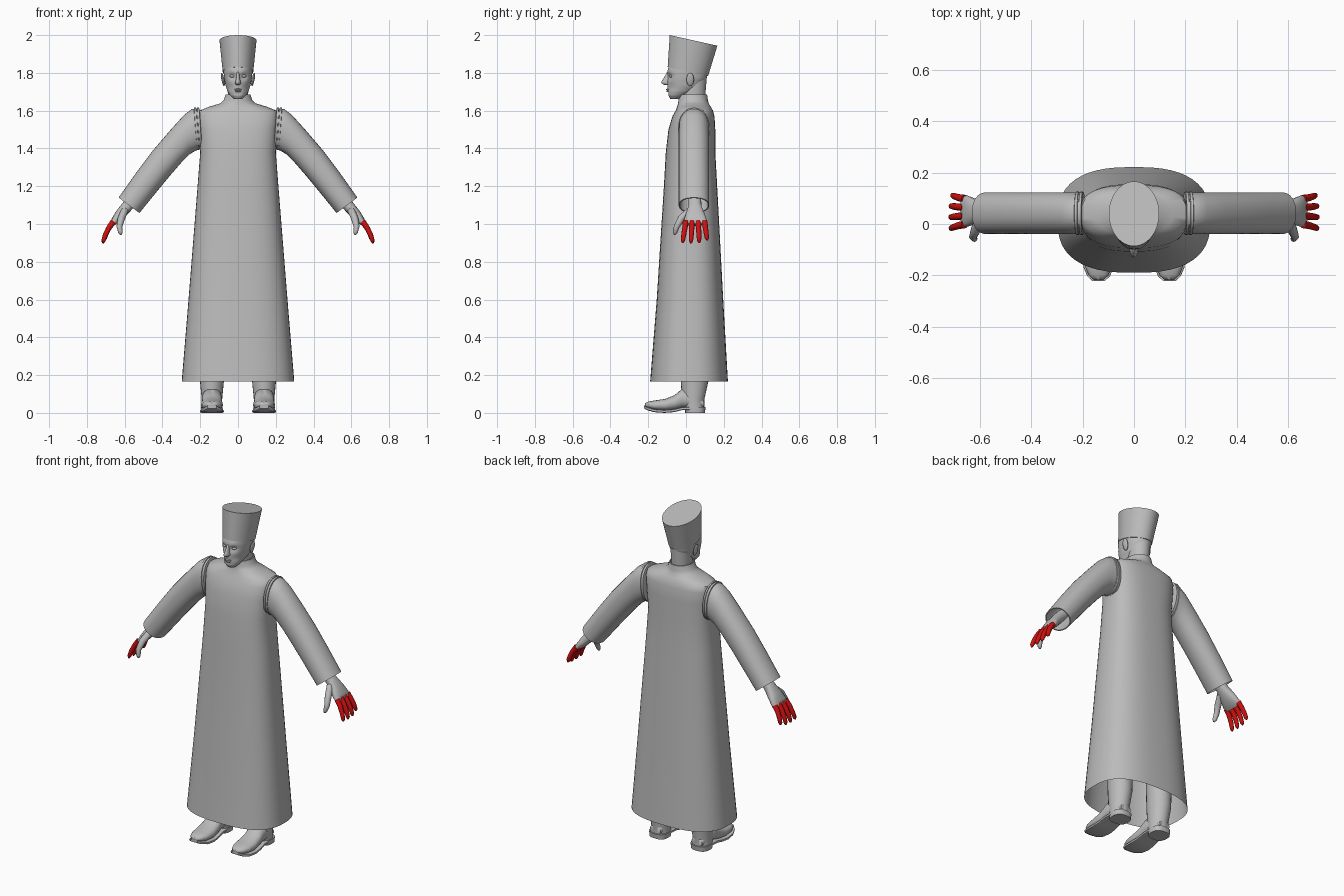
import bpy, bmesh, math
from mathutils import Vector, Matrix

cube = bpy.data.objects.get("Cube")
if cube:
    bpy.data.objects.remove(cube, do_unlink=True)


def material(name, rgb):
    m = bpy.data.materials.new(name)
    m.use_nodes = True
    m.diffuse_color = (*rgb, 1)
    m.node_tree.nodes["Principled BSDF"].inputs["Base Color"].default_value = (*rgb, 1)
    return m


GREY = material("plain_grey", (0.5, 0.5, 0.5))
RED = material("finger_red", (0.62, 0.005, 0.005))
SIDES = ((1, "left"), (-1, "right"))


def finish(name, bm, mat, angle=40):
    bmesh.ops.recalc_face_normals(bm, faces=bm.faces)
    mesh = bpy.data.meshes.new(name)
    bm.to_mesh(mesh)
    bm.free()
    mesh.materials.append(mat)
    for p in mesh.polygons:
        p.use_smooth = True
    mesh.set_sharp_from_angle(angle=math.radians(angle))
    ob = bpy.data.objects.new(name, mesh)
    bpy.context.scene.collection.objects.link(ob)
    return ob


def loft(name, rings, mat=GREY, n=32, start=True, end=True, angle=40, deform=None):
    """Skin rings given as (centre, half axis u, half axis v, squareness)."""
    bm = bmesh.new()
    loops = []
    for c, u, v, p in rings:
        loop = []
        for i in range(n):
            a = math.tau * i / n
            cu, sv = math.cos(a), math.sin(a)
            cu = math.copysign(abs(cu) ** (2 / p), cu)
            sv = math.copysign(abs(sv) ** (2 / p), sv)
            loop.append(bm.verts.new(Vector(c) + Vector(u) * cu + Vector(v) * sv))
        loops.append(loop)
    for a, b in zip(loops, loops[1:]):
        for i in range(n):
            j = (i + 1) % n
            bm.faces.new((a[i], a[j], b[j], b[i]))
    if start:
        bm.faces.new(loops[0])
    if end:
        bm.faces.new(loops[-1])
    if deform:
        for vert in bm.verts:
            deform(vert)
    return finish(name, bm, mat, angle)


def level(z, hw, front, back, p=2, x=0):
    """Horizontal ring from half width and front/back limits."""
    return ((x, (front + back) / 2, z), (hw, 0, 0), (0, (back - front) / 2, 0), p)


def upright(x, y, hw, low, high, p=2.3):
    """Ring facing forward, from half width and low/high limits."""
    return ((x, y, (low + high) / 2), (hw, 0, 0), (0, 0, (high - low) / 2), p)


def ellipsoid(name, centre, radii, mat=GREY, tilt=0):
    bm = bmesh.new()
    m = Matrix.Translation(centre) @ Matrix.Rotation(tilt, 4, "Y") @ Matrix.Diagonal((*radii, 1))
    bmesh.ops.create_uvsphere(bm, u_segments=16, v_segments=10, radius=1, matrix=m)
    return finish(name, bm, mat, 80)


def tube(name, points, radii, mat):
    """Round limb along a short path, closed with a small tip."""
    pts = [Vector(p) for p in points]
    rings = []
    for i, (c, r) in enumerate(zip(pts, radii)):
        t = (pts[min(i + 1, len(pts) - 1)] - pts[max(i - 1, 0)]).normalized()
        u = t.cross(Vector((0, 1, 0))).normalized()
        rings.append((c, u * r, t.cross(u) * r, 2))
    return loft(name, rings, mat, 12, angle=75)


# Long robe with shoulders and standing collar, open at the hem
loft("robe", [
    level(0.165, 0.298, -0.19, 0.222, 2.6),
    level(0.6, 0.262, -0.155, 0.197, 2.6),
    level(1.2, 0.214, -0.117, 0.165, 2.6),
    level(1.38, 0.2, -0.107, 0.155, 2.7),
    level(1.5, 0.208, -0.093, 0.155, 2.7),
    level(1.57, 0.212, -0.072, 0.151, 2.7),
    level(1.6, 0.205, -0.055, 0.143, 2.6),
    level(1.622, 0.15, -0.047, 0.131, 2.3),
    level(1.638, 0.095, -0.042, 0.12, 2),
    level(1.655, 0.076, -0.04, 0.116),
    level(1.685, 0.066, -0.037, 0.112),
    level(1.685, 0.06, -0.031, 0.106),
    level(1.64, 0.058, -0.029, 0.104),
], n=48, start=False, end=False, angle=50)

# Neck
loft("neck", [level(1.6, 0.056, -0.028, 0.1), level(1.69, 0.054, -0.026, 0.103),
              level(1.8, 0.06, -0.03, 0.112)])

# Head, with rings refined so that the eye sockets and cheeks can be shaped
keys = [(1.662, 0.024, -0.083, -0.035), (1.68, 0.042, -0.095, 0.0),
        (1.7, 0.054, -0.097, 0.04), (1.73, 0.065, -0.099, 0.085),
        (1.77, 0.073, -0.1, 0.108), (1.8, 0.076, -0.1, 0.115),
        (1.83, 0.077, -0.093, 0.113), (1.86, 0.06, -0.07, 0.1)]
head_rings = []
for a, b in zip(keys, keys[1:]):
    for k in range(4):
        head_rings.append(level(*[s + (e - s) * k / 4 for s, e in zip(a, b)], 2.2))
head_rings.append(level(*keys[-1], 2.2))


def face_shape(v):
    if v.co.y > -0.03:
        return
    for x, z, size, depth in ((0.03, 1.782, 0.014, 0.014), (0.045, 1.725, 0.016, 0.007),
                              (0, 1.69, 0.009, 0.005), (0.03, 1.806, 0.012, -0.004)):
        d = (abs(v.co.x) - x) ** 2 + (v.co.z - z) ** 2
        v.co.y += depth * math.exp(-d / (2 * size * size))


loft("head", head_rings, n=56, angle=60, deform=face_shape)

# Nose and lips
loft("nose", [level(1.805, 0.008, -0.1, -0.07), level(1.78, 0.009, -0.114, -0.07),
              level(1.757, 0.013, -0.129, -0.07), level(1.746, 0.017, -0.131, -0.07),
              level(1.737, 0.011, -0.116, -0.07)], n=16, angle=70)
ellipsoid("upper_lip", (0, -0.096, 1.712), (0.02, 0.009, 0.005))
ellipsoid("lower_lip", (0, -0.095, 1.703), (0.016, 0.009, 0.005))

# Tall hat with a slanted flat top
loft("hat", [((0, 0.01, 1.807), (0.081, 0, 0), (0, 0.107, -0.024), 2),
             ((0, 0.04, 1.972), (0.098, 0, 0), (0, 0.126, -0.028), 2)], n=48)

# Upper and lower outline of the sleeve, from shoulder to cuff
SLEEVE = [((0.215, 1.612), (0.2, 1.395)), ((0.245, 1.608), (0.225, 1.388)),
          ((0.285, 1.578), (0.255, 1.37)), ((0.36, 1.495), (0.30, 1.325)),
          ((0.45, 1.39), (0.365, 1.25)), ((0.54, 1.27), (0.435, 1.165)),
          ((0.632, 1.14), (0.522, 1.058))]


def sleeve_ring(s, pair, scale=1, shift=0):
    (ux, uz), (lx, lz) = pair
    centre = (s * ((ux + lx) / 2 + shift), 0.042, (uz + lz) / 2)
    half = (s * (ux - lx) / 2 * scale, 0, (uz - lz) / 2 * scale)
    return (centre, half, (0, 0.081 * scale, 0), 2.2)


for s, side in SIDES:
    # Sleeve with a turned-in cuff
    rings = [sleeve_ring(s, pair) for pair in SLEEVE]
    rings += [sleeve_ring(s, SLEEVE[-1], 0.92), sleeve_ring(s, SLEEVE[-2], 0.85)]
    loft(f"sleeve_{side}", rings)

    # Two narrow seam bands around the armhole
    for k, shift in enumerate((-0.004, 0.012)):
        loft(f"armhole_band_{side}_{k + 1}",
             [sleeve_ring(s, SLEEVE[0], f, shift + d) for f, d in
              ((0.96, -0.007), (1.04, -0.005), (1.04, 0.005), (0.96, 0.007))], angle=60)

    # Hand, flat across the palm
    palm = [(0.55, 1.135, 0.03, 0.012, 0.08), (0.59, 1.09, 0.03, 0.014, 0.082),
            (0.625, 1.05, 0.027, -0.002, 0.1), (0.652, 1.016, 0.021, -0.012, 0.112),
            (0.668, 0.998, 0.012, -0.008, 0.106)]
    loft(f"hand_{side}", [((s * x, (a + b) / 2, z), (s * 0.74 * t, 0, 0.67 * t),
                           (0, (b - a) / 2, 0), 2.4) for x, z, t, a, b in palm],
         n=20, angle=70)
    tube(f"thumb_{side}", [(s * 0.6, 0.02, 1.07), (s * 0.618, -0.025, 1.03),
                           (s * 0.628, -0.05, 0.985), (s * 0.622, -0.058, 0.955),
                           (s * 0.619, -0.06, 0.943)],
         (0.02, 0.019, 0.015, 0.012, 0.005), GREY)

    # Four curved fingers, spreading toward the tips
    for name, base, tip, reach in (("index", -0.001, -0.018, 1), ("middle", 0.032, 0.026, 1.02),
                                   ("ring", 0.065, 0.07, 1), ("little", 0.098, 0.112, 0.88)):
        path = [(s * (0.66 + dx * reach), base + (tip - base) * f, 1.012 - dz * reach)
                for dx, dz, f in ((0, 0, 0), (0.024, 0.033, 0.3), (0.042, 0.07, 0.65),
                                  (0.052, 0.1, 0.92), (0.054, 0.112, 1))]
        tube(f"{name}_finger_{side}", path, (0.016, 0.014, 0.013, 0.011, 0.004), RED)

    # Ear and eye
    ellipsoid(f"ear_{side}", (s * 0.08, 0.022, 1.765), (0.008, 0.02, 0.036), tilt=s * 0.2)
    ellipsoid(f"eye_{side}", (s * 0.03, -0.078, 1.783), (0.014, 0.012, 0.008))

    # Boot shaft, foot, sole and heel
    x = s * 0.138
    loft(f"boot_shaft_{side}", [
        level(0.03, 0.054, -0.015, 0.098, x=x), level(0.07, 0.054, -0.022, 0.097, x=x),
        level(0.165, 0.063, -0.027, 0.118, x=x), level(0.4, 0.07, -0.03, 0.125, x=x),
        level(0.8, 0.075, -0.03, 0.125, x=x * 0.8)], n=24)
    foot = [(-0.218, 0.018, 0.034, 0.05), (-0.2, 0.038, 0.024, 0.06),
            (-0.165, 0.053, 0.014, 0.066), (-0.11, 0.058, 0.01, 0.074),
            (-0.06, 0.054, 0.014, 0.094), (-0.02, 0.052, 0.024, 0.128),
            (0.05, 0.05, 0.026, 0.1), (0.095, 0.035, 0.027, 0.07)]
    loft(f"boot_foot_{side}", [upright(x, *r) for r in foot], n=24, angle=60)
    loft(f"boot_sole_{side}", [upright(x, y - 0.004, hw + 0.006, low - 0.01, low + 0.006, 5)
                               for y, hw, low, high in foot], n=16)
    loft(f"boot_heel_{side}", [level(0, 0.055, -0.004, 0.1, 2.6, x),
                               level(0.03, 0.057, -0.006, 0.104, 2.6, x)], n=24)
